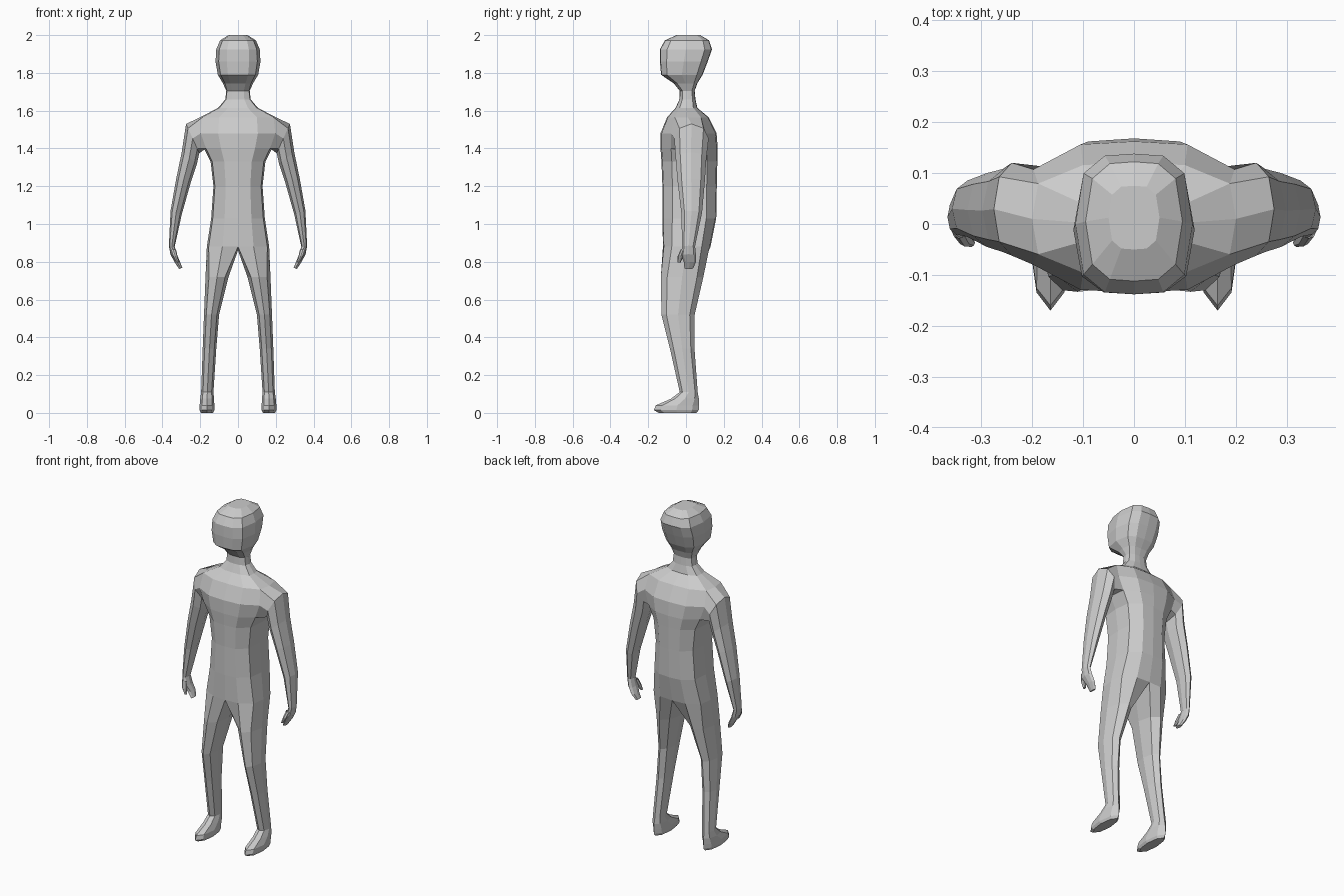
import bpy
import bmesh

if "Cube" in bpy.data.objects:
    bpy.data.objects.remove(bpy.data.objects["Cube"])

grey = bpy.data.materials.new("light_grey")
grey.diffuse_color = (0.6, 0.6, 0.6, 1)
grey.use_nodes = True
grey.node_tree.nodes["Principled BSDF"].inputs["Base Color"].default_value = grey.diffuse_color


def half_ring(z, front, back, w, px=(0.5, 0.94), py=(0.96, 0.63)):
    """Right half of a body section, seven points from front centre to back centre."""
    m, h = (front + back) / 2, (back - front) / 2
    shape = [(0, -1), (px[0], -py[0]), (px[1], -py[1]), (1, 0),
             (px[1], py[1]), (px[0], py[0]), (0, 1)]
    return [(w * a, m + h * b, z) for a, b in shape]


def limb_ring(inner, outer, front, back):
    """Eight-sided limb section between an inner and an outer (x, z) point."""
    m, h = (front + back) / 2, (back - front) / 2
    shape = [(.15, -.7), (0, 0), (.15, .7), (.5, 1), (.85, .7), (1, 0), (.85, -.7), (.5, -1)]
    return [(inner[0] + (outer[0] - inner[0]) * t, m + h * s,
             inner[1] + (outer[1] - inner[1]) * t) for t, s in shape]


def leg_ring(z, inner, outer, front, back):
    """Limb section reordered to start at the front inner corner and run outwards."""
    r = limb_ring((inner, z), (outer, z), front, back)
    return [r[i] for i in (0, 7, 6, 5, 4, 3, 2, 1)]


def loft(name, rings, closed=True, cap=False, skip=(), extra=()):
    """Skin the rings with flat quads, mirrored to the other side."""
    bm = bmesh.new()
    rows = [[bm.verts.new(p) for p in r] for r in rings]
    for i in range(len(rows) - 1):
        n = min(len(rows[i]), len(rows[i + 1]))
        for j in range(n if closed and len(rows[i]) == len(rows[i + 1]) else n - 1):
            if (i, j) not in skip:
                k = (j + 1) % n
                bm.faces.new((rows[i][j], rows[i][k], rows[i + 1][k], rows[i + 1][j]))
    if cap:
        bm.faces.new(rows[-1])
    bmesh.ops.delete(bm, geom=[v for v in bm.verts if not v.link_faces], context='VERTS')
    bmesh.ops.recalc_face_normals(bm, faces=bm.faces)
    mesh = bpy.data.meshes.new(name)
    bm.to_mesh(mesh)
    bm.free()
    mesh.materials.append(grey)
    ob = bpy.data.objects.new(name, mesh)
    bpy.context.collection.objects.link(ob)
    ob.modifiers.new("mirror", 'MIRROR').merge_threshold = 0.0005
    return ob


# torso, with an opening on each side where the arm joins
torso = [half_ring(*r) for r in [
    (1.03, -.125, .16, .142), (1.20, -.125, .163, .13), (1.33, -.13, .166, .145),
    (1.40, -.135, .168, .18), (1.48, -.135, .162, .21), (1.565, -.10, .12, .20),
    (1.615, -.055, .06, .105), (1.66, -.035, .05, .067), (1.705, -.033, .046, .062)]]
loft("torso", torso, closed=False, skip={(i, j) for i in (3, 4) for j in (2, 3)})

# head
head = [torso[-1]] + [half_ring(*r, px=(.5, .86), py=(.97, .72)) for r in [
    (1.745, -.065, .06, .08), (1.79, -.132, .088, .107), (1.86, -.138, .115, .119),
    (1.925, -.138, .138, .115), (1.972, -.112, .122, .095), (2.0, -.05, .075, .05)]]
loft("head", head, closed=False, cap=True)

# arms, starting from the torso opening
a, b, c = torso[3:6]
arm = [[a[2], a[3], a[4], b[4], c[4], c[3], c[2], b[2]]] + [limb_ring(*r) for r in [
    ((.205, 1.375), (.275, 1.53), -.062, .12), ((.217, 1.32), (.298, 1.38), -.055, .108),
    ((.25, 1.22), (.327, 1.24), -.045, .10), ((.298, 1.05), (.357, 1.07), -.025, .085),
    ((.335, .88), (.366, .885), -.02, .048)]]
loft("arms", arm)

# hands and thumbs
loft("hands", [arm[-1]] + [limb_ring(*r) for r in [
    ((.322, .835), (.358, .84), -.028, .053), ((.307, .80), (.337, .80), -.012, .053),
    ((.295, .768), (.312, .762), -.008, .038)]], cap=True)
loft("thumbs", [limb_ring(*r) for r in [
    ((.328, .865), (.358, .865), -.028, .0), ((.32, .83), (.345, .83), -.044, -.012),
    ((.312, .797), (.326, .797), -.045, -.028)]], cap=True)

# legs, splitting at the crotch
hip = half_ring(.88, -.122, .13, .165)
leg = [torso[0], hip + [(0, .01, .86)]] + [leg_ring(*r) for r in [
    (.72, .05, .172, -.133, .092), (.52, .10, .18, -.13, .046),
    (.34, .115, .187, -.085, .045), (.11, .13, .195, -.033, .062)]]
loft("legs", leg, closed=True)

# feet
loft("feet", [leg[-1]] + [leg_ring(*r) for r in [
    (.075, .127, .20, -.08, .068), (.04, .125, .203, -.16, .07),
    (.015, .125, .203, -.17, .068), (.0, .132, .196, -.145, .055)]], cap=True)
